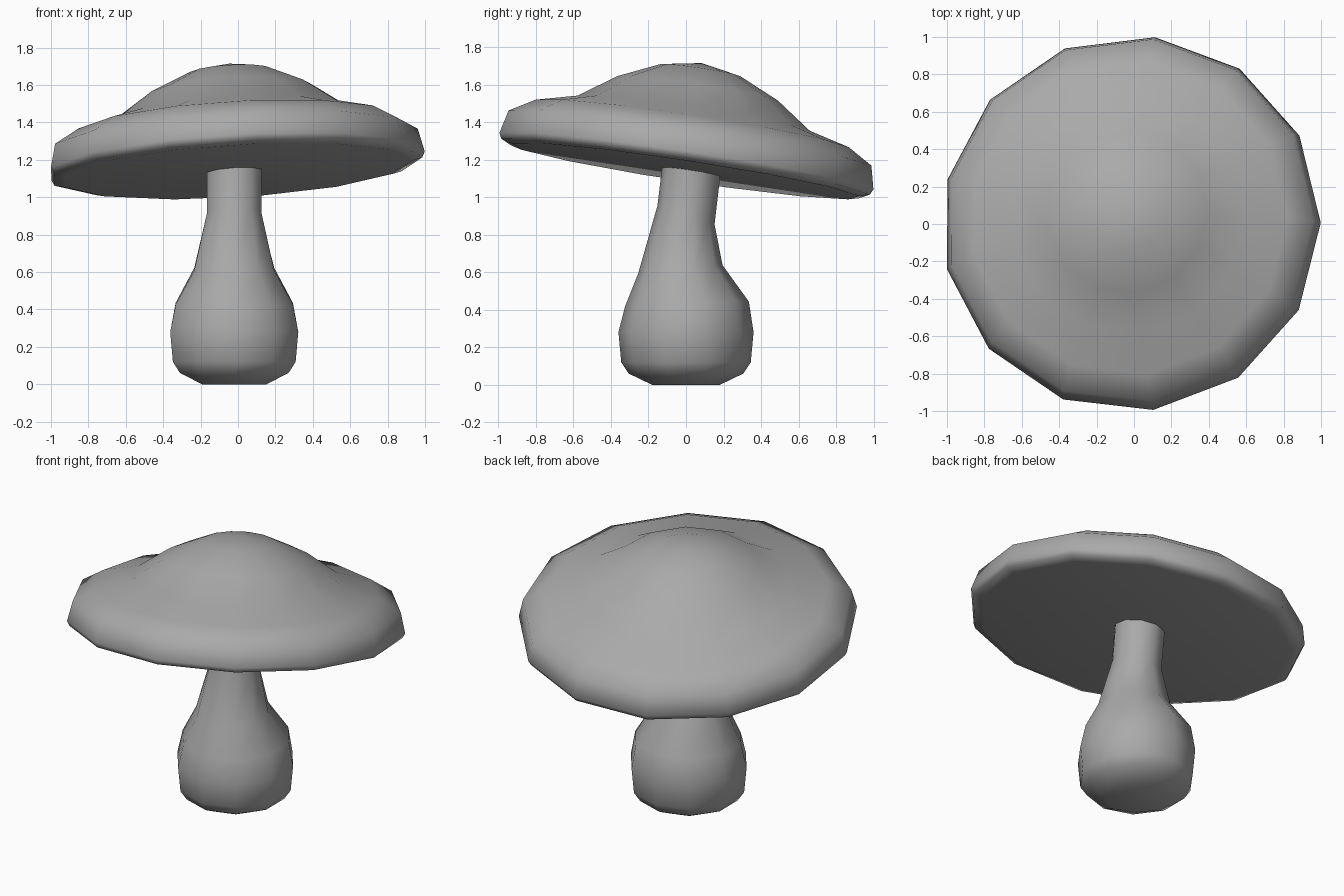
import bpy
import bmesh
from math import sin, cos, pi, radians
from mathutils import Vector

cube = bpy.data.objects.get("Cube")
if cube:
    bpy.data.objects.remove(cube)

grey = bpy.data.materials.new("plain grey")
grey.use_nodes = True
color = (0.4, 0.4, 0.4, 1)
grey.diffuse_color = color
grey.node_tree.nodes["Principled BSDF"].inputs["Base Color"].default_value = color


def loft(name, sides, start, rings):
    """Skin rings of (radius, y, z, slope along y); radius 0 closes in a point."""
    bm = bmesh.new()
    loops = []
    for radius, y, z, slope in rings:
        if radius == 0:
            loops.append([bm.verts.new((0, y, z))] * sides)
            continue
        loop = []
        for i in range(sides):
            a = start + 2 * pi * i / sides
            dy = radius * sin(a)
            loop.append(bm.verts.new((radius * cos(a), y + dy, z + slope * dy)))
        loops.append(loop)
    for low, high in zip(loops, loops[1:]):
        for i in range(sides):
            j = (i + 1) % sides
            corners = dict.fromkeys((low[i], low[j], high[j], high[i]))
            bm.faces.new(list(corners))
    # Close the open ends
    bm.faces.new(loops[0][::-1])
    if rings[-1][0] > 0:
        bm.faces.new(loops[-1])
    bmesh.ops.recalc_face_normals(bm, faces=bm.faces)
    mesh = bpy.data.meshes.new(name)
    bm.to_mesh(mesh)
    bm.free()
    mesh.materials.append(grey)
    obj = bpy.data.objects.new(name, mesh)
    bpy.context.collection.objects.link(obj)
    bpy.ops.object.select_all(action="DESELECT")
    obj.select_set(True)
    bpy.context.view_layer.objects.active = obj
    bpy.ops.object.shade_smooth_by_angle(angle=radians(60))
    return obj


# Bulbous ten-sided stem with a slight bend
stem = loft("stem", 10, pi / 2, [
    (0.18, 0, 0, 0),
    (0.305, 0, 0.06, 0),
    (0.345, 0, 0.12, 0),
    (0.36, 0, 0.28, 0),
    (0.33, 0.005, 0.43, 0.04),
    (0.225, -0.03, 0.615, 0.1),
    (0.152, 0, 0.905, -0.33),
    (0.155, 0.035, 1.2, -0.15),
])
stem.location.x = -0.02

# Thirteen-sided cap with a flat underside, tilted up toward the front
cap_profile = [(0.94, 0), (1.0, 0.015), (1.015, 0.045), (0.985, 0.17),
               (0.85, 0.25), (0.63, 0.307), (0.435, 0.443), (0.215, 0.543),
               (0, 0.582)]
cap = loft("cap", 13, 0, [(r, 0, h, 0) for r, h in cap_profile])
cap.location = (-0.012, -0.005, 1.14)
cap.rotation_euler = Vector((0, 0, 1)).rotation_difference(
    Vector((-0.06, 0.152, 1))).to_euler()
